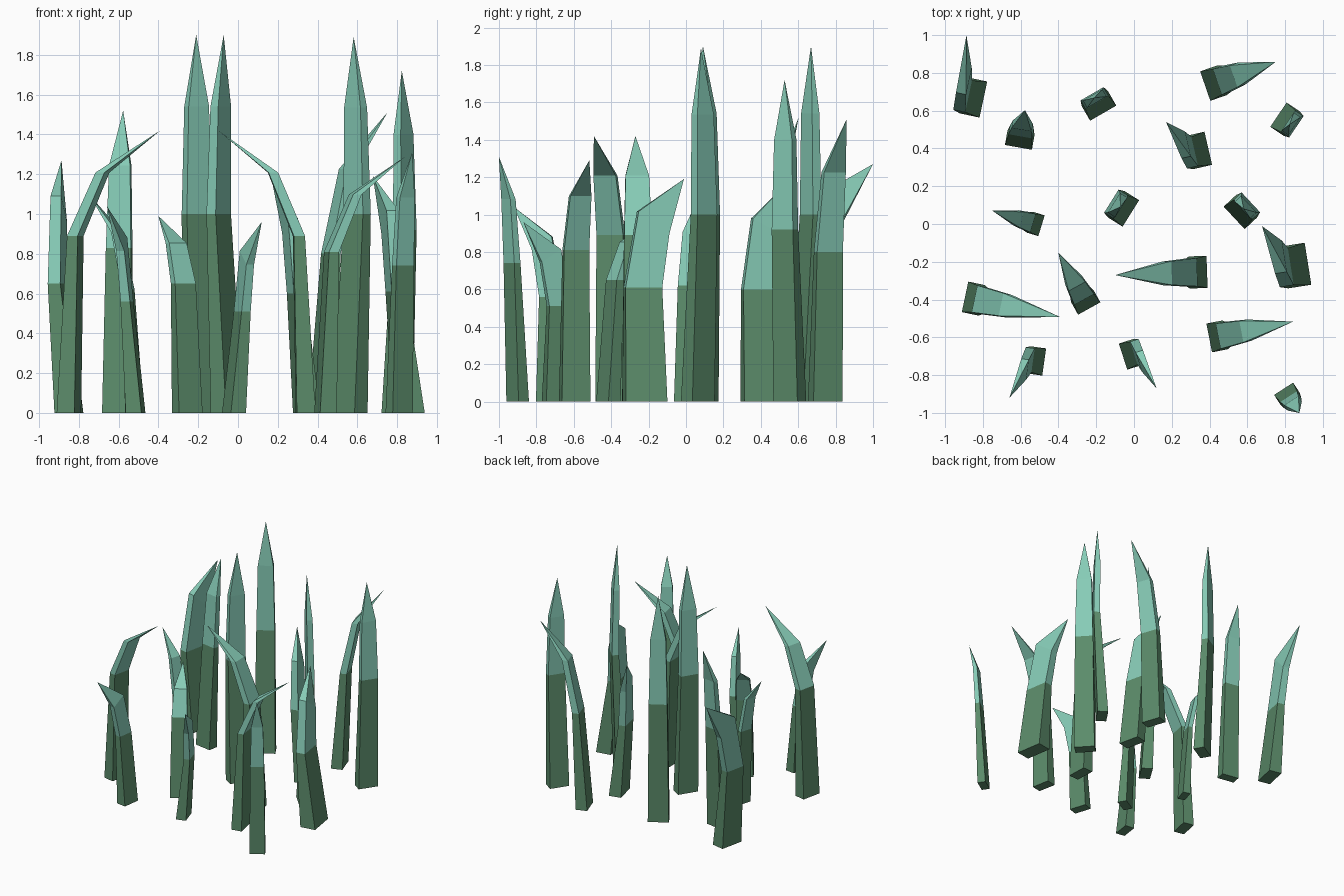
import bpy, bmesh
from math import cos, sin, radians


def material(name, rgb):
    m = bpy.data.materials.new(name)
    m.diffuse_color = (*rgb, 1)
    return m


STEM = material("stem green", (0.105, 0.26, 0.145))
LEAF = material("tip teal", (0.24, 0.60, 0.47))

# x, y, lean direction (deg), width, colour split height, tip height, tip reach, tip sideways
BLADES = [
    # straight tall blades
    (-0.185, 0.625, 120, 0.16, 1.00, 1.90, 0.05, 0),
    (-0.055, 0.08, 148, 0.165, 1.00, 1.90, 0.02, 0),
    (0.563, 0.063, 43, 0.163, 1.00, 1.89, 0.025, 0),
    (0.80, 0.555, -34, 0.155, 0.92, 1.72, 0.035, -0.01),
    # gently curved blades
    (-0.605, 0.445, 80, 0.145, 0.83, 1.52, 0.16, 0),
    (0.42, 0.745, 19, 0.165, 0.80, 1.51, 0.35, 0),
    (0.81, -0.90, -57, 0.12, 0.74, 1.31, 0.12, 0),
    (-0.255, -0.415, 119, 0.135, 0.65, 0.99, 0.30, 0),
    (-0.52, 0.0, 163, 0.115, 0.62, 1.10, 0.24, 0),
    # drooping blades
    (-0.85, -0.395, -12, 0.165, 0.89, 1.42, 0.47, 0),
    (0.34, -0.255, 182, 0.17, 0.89, 1.42, 0.44, 0),
    (0.44, -0.595, 11, 0.155, 0.81, 1.29, 0.41, 0),
    # blades twisting sideways
    (-0.85, 0.67, 168, 0.195, 0.65, 1.27, 0.105, -0.315),
    (0.345, 0.39, 193, 0.18, 0.60, 1.17, 0.137, -0.185),
    (0.86, -0.22, 189, 0.225, 0.61, 1.19, 0.147, -0.235),
    (-0.515, -0.725, 172, 0.145, 0.56, 1.04, 0.116, 0.213),
    (-0.02, -0.69, 18, 0.145, 0.51, 0.96, 0.077, -0.214),
]


def grass_blade(x, y, yaw, w, split, top, reach, side):
    """Four-sided blade: base, colour split, bend ring and a sharp tip."""
    c, s = cos(radians(yaw)), sin(radians(yaw))
    t = 0.55 * w
    bm = bmesh.new()

    def vert(f, l, z):
        return bm.verts.new((x + f * c - l * s, y + f * s + l * c, z))

    def ring(f, l, z, thick, width, tilt=0):
        return [vert(f + a * thick / 2, l + b * width / 2, z - b * width / 2 * tilt)
                for a, b in ((-1, -1), (1, -1), (1, 1), (-1, 1))]

    lean = (0.3 if reach < 0.4 else 0.2) * w          # split ring moves forward
    rings = [
        ring(0, 0, 0, t, w),
        ring(lean, 0, split, 0.33 * w, 0.88 * w),
        ring(0.3 * reach + 0.19 * w, 0.25 * side, split + 0.6 * (top - split),
             0.28 * w, 0.74 * w, 3 * side),
    ]
    tip = vert(reach, side, top)
    bm.faces.new(rings[0][::-1])
    for k in range(2):
        for i in range(4):
            j = (i + 1) % 4
            f = bm.faces.new((rings[k][i], rings[k][j], rings[k + 1][j], rings[k + 1][i]))
            f.material_index = k
    for i in range(4):
        f = bm.faces.new((rings[2][i], rings[2][(i + 1) % 4], tip))
        f.material_index = 1
    bmesh.ops.recalc_face_normals(bm, faces=bm.faces)
    me = bpy.data.meshes.new("grass_blade")
    bm.to_mesh(me)
    bm.free()
    me.materials.append(STEM)
    me.materials.append(LEAF)
    bpy.context.collection.objects.link(bpy.data.objects.new("grass_blade", me))


for blade in BLADES:
    grass_blade(*blade)
